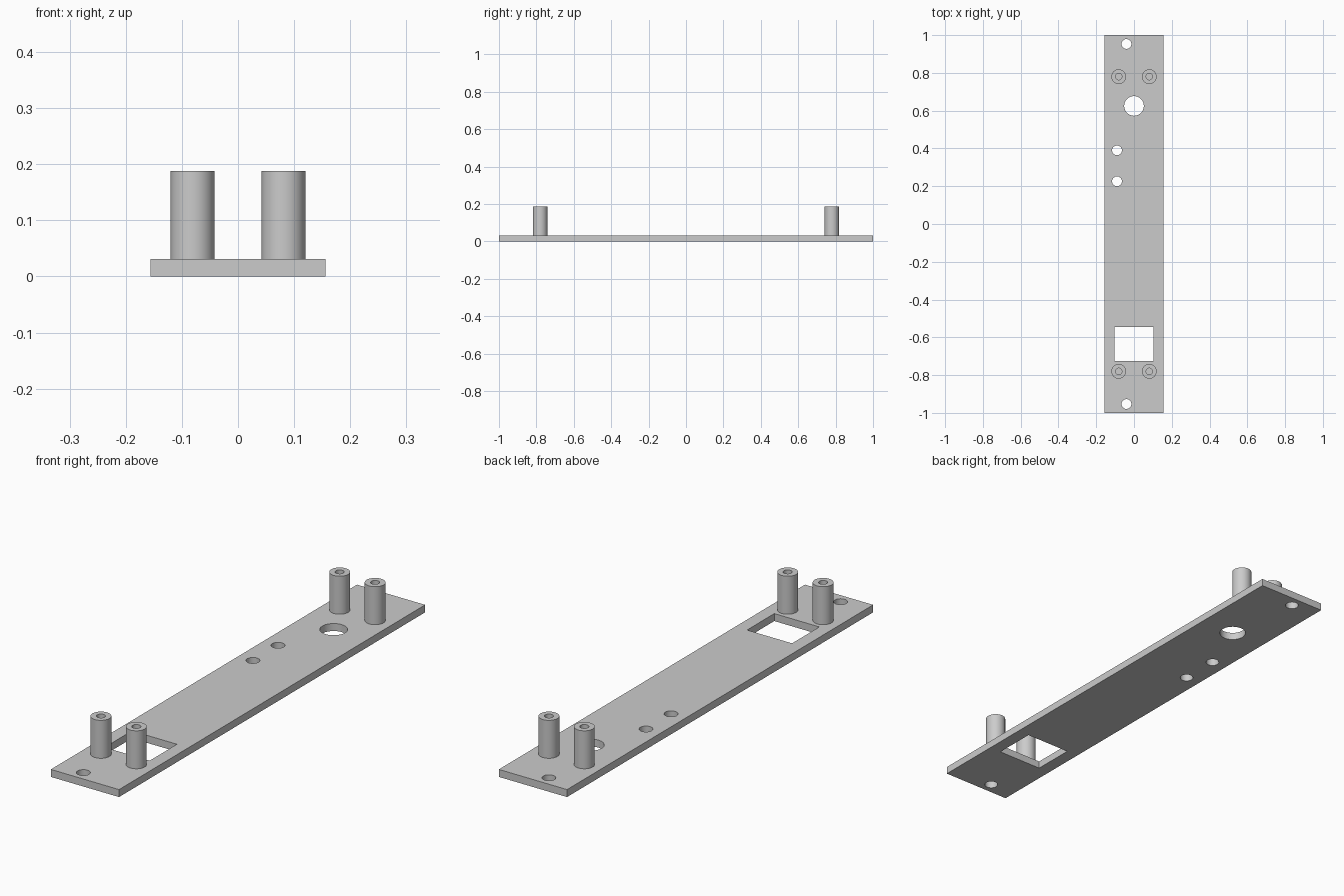
import bpy
import bmesh
from math import cos, sin, pi, radians

cube = bpy.data.objects.get("Cube")
if cube:
    bpy.data.objects.remove(cube, do_unlink=True)

grey = bpy.data.materials.new("light grey plastic")
grey.use_nodes = True
colour = (0.6, 0.6, 0.6, 1)
grey.diffuse_color = colour
grey.node_tree.nodes["Principled BSDF"].inputs["Base Color"].default_value = colour


def circle(x, y, r, n=48):
    return [(x + r * cos(2 * pi * i / n), y + r * sin(2 * pi * i / n)) for i in range(n)]


def rectangle(x, y, w, d):
    return [(x + sx * w / 2, y + sy * d / 2)
            for sx, sy in ((-1, -1), (1, -1), (1, 1), (-1, 1))]


def extrude_outline(name, loops, bottom, top, location=(0, 0)):
    """Extrude an outline; every loop after the first one is a hole."""
    curve = bpy.data.curves.new(name + " outline", "CURVE")
    curve.dimensions = "2D"
    curve.fill_mode = "BOTH"
    curve.extrude = (top - bottom) / 2
    for loop in loops:
        spline = curve.splines.new("POLY")
        spline.points.add(len(loop) - 1)
        for point, (x, y) in zip(spline.points, loop):
            point.co = (x, y, 0, 1)
        spline.use_cyclic_u = True
    helper = bpy.data.objects.new(name + " outline", curve)
    bpy.context.collection.objects.link(helper)
    bpy.context.view_layer.update()
    evaluated = helper.evaluated_get(bpy.context.evaluated_depsgraph_get())
    mesh = bpy.data.meshes.new_from_object(evaluated)
    bpy.data.objects.remove(helper, do_unlink=True)
    bpy.data.curves.remove(curve)

    # Weld the caps to the walls
    bm = bmesh.new()
    bm.from_mesh(mesh)
    bmesh.ops.remove_doubles(bm, verts=bm.verts, dist=0.0001)
    bmesh.ops.recalc_face_normals(bm, faces=bm.faces)
    bm.to_mesh(mesh)
    bm.free()
    mesh.name = name
    mesh.materials.clear()
    mesh.materials.append(grey)

    obj = bpy.data.objects.new(name, mesh)
    obj.location = (*location, (bottom + top) / 2)
    bpy.context.collection.objects.link(obj)
    bpy.ops.object.select_all(action="DESELECT")
    obj.select_set(True)
    bpy.context.view_layer.objects.active = obj
    bpy.ops.object.shade_smooth_by_angle(angle=radians(30))
    return obj


# Base plate with its window, large hole and screw holes
plate_top = 0.031
small_holes = [(-0.04, 0.953), (-0.04, -0.953), (-0.09, 0.39), (-0.09, 0.226)]
outlines = [rectangle(0, 0, 0.312, 2),
            rectangle(0, -0.635, 0.206, 0.178),
            circle(0, 0.625, 0.052)]
outlines += [circle(x, y, 0.026) for x, y in small_holes]
extrude_outline("base_plate", outlines, 0, plate_top)

# Four hollow standoffs
for end, y in (("front", -0.78), ("back", 0.78)):
    for side, x in (("left", 0.081), ("right", -0.081)):
        extrude_outline(f"{end}_{side}_standoff",
                        [circle(0, 0, 0.039), circle(0, 0, 0.017)],
                        plate_top, 0.188, (x, y))
